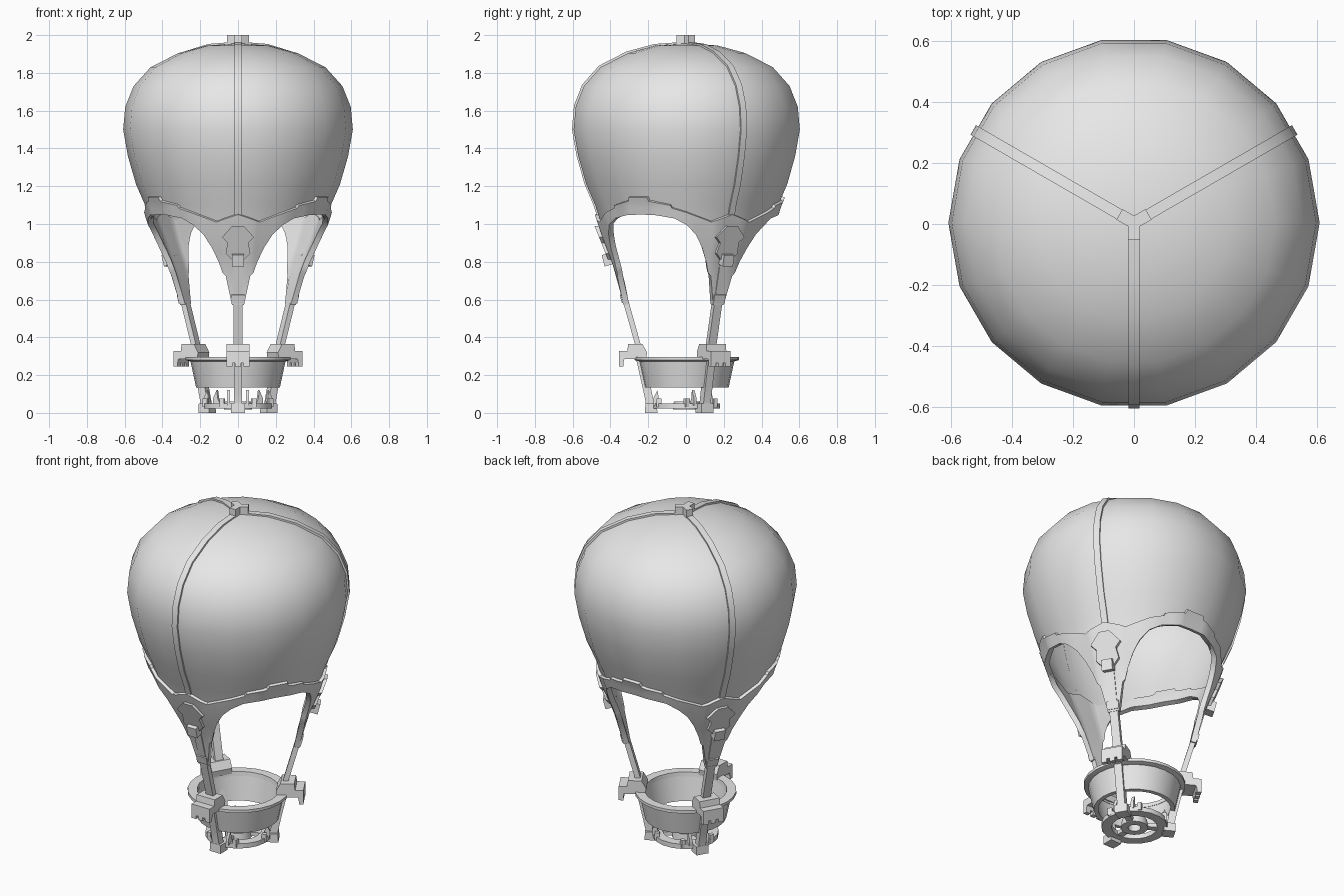
import bpy, bmesh, math
from math import radians, cos, sin

if "Cube" in bpy.data.objects:
    bpy.data.objects.remove(bpy.data.objects["Cube"])

GREY = bpy.data.materials.new("plain grey")
GREY.diffuse_color = (0.8, 0.8, 0.8, 1)
GREY.use_nodes = True
GREY.node_tree.nodes["Principled BSDF"].inputs["Base Color"].default_value = GREY.diffuse_color
SHIFT_Y = 0.004

# Envelope profile: (height, corner radius)
PROFILE = [(0.55, 0.318), (0.70, 0.347), (0.80, 0.382), (0.90, 0.424), (1.00, 0.460),
           (1.10, 0.492), (1.21, 0.540), (1.36, 0.583), (1.50, 0.608), (1.62, 0.597),
           (1.73, 0.553), (1.83, 0.463), (1.905, 0.315), (1.945, 0.165), (1.957, 0.0)]
# Arch trim edges: (degrees from arch centre, height)
LOWER = [(0, 1.05), (10, 1.047), (22, 1.03), (30, 0.995), (36, 0.945), (41, 0.875), (45, 0.80),
         (47.5, 0.74), (50, 0.725), (54.6, 0.57), (60, 0.57)]
UPPER = [(0, 1.14), (6, 1.14), (7, 1.12), (20, 1.098), (21, 1.083), (30, 1.06), (38, 1.035),
         (46, 1.01), (60, 1.05)]


def lerp(table, v):
    for (a, p), (b, q) in zip(table, table[1:]):
        if v <= b:
            return p + (q - p) * max(0, v - a) / (b - a)
    return table[-1][1]


def surface(az, z):
    """Radius of the 18-sided envelope at an azimuth in degrees."""
    return lerp(PROFILE, z) * cos(radians(10)) / cos(radians(az % 20 - 10))


def polar(r, az, z):
    return (r * cos(radians(az)), r * sin(radians(az)), z)


def finish(name, bm, closed=True):
    if closed:
        bmesh.ops.recalc_face_normals(bm, faces=bm.faces[:])
    mesh = bpy.data.meshes.new(name)
    bm.to_mesh(mesh)
    bm.free()
    mesh.materials.append(GREY)
    ob = bpy.data.objects.new(name, mesh)
    bpy.context.collection.objects.link(ob)
    ob.location.y = SHIFT_Y
    return ob


def thicken(ob, amount):
    mod = ob.modifiers.new("thickness", 'SOLIDIFY')
    mod.thickness, mod.offset = amount, -1
    bpy.context.view_layer.objects.active = ob
    bpy.ops.object.modifier_apply(modifier=mod.name)


def grid(name, columns, thickness):
    """Closed loop of columns of points, skinned and thickened inward."""
    bm = bmesh.new()
    cols = [[bm.verts.new(p) for p in c] for c in columns]
    for i, a in enumerate(cols):
        b = cols[(i + 1) % len(cols)]
        for j in range(len(a) - 1):
            bm.faces.new((a[j], b[j], b[j + 1], a[j + 1]))
    bmesh.ops.remove_doubles(bm, verts=bm.verts[:], dist=1e-5)
    thicken(finish(name, bm, False), thickness)


def loft(name, side_a, side_b):
    """Solid between two matching outlines, repeated around three legs."""
    bm = bmesh.new()
    a = [bm.verts.new(p) for p in side_a]
    b = [bm.verts.new(p) for p in side_b]
    bm.faces.new(a)
    bm.faces.new(b[::-1])
    for i in range(len(a)):
        j = (i + 1) % len(a)
        bm.faces.new((a[j], a[i], b[i], b[j]))
    first = finish(name, bm)
    for k in (1, 2):
        ob = first.copy()
        ob.rotation_euler.z = k * radians(120)
        bpy.context.collection.objects.link(ob)


def prism(name, outline, half, t=0):
    """Radial (r, z) outline extruded sideways at the front."""
    loft(name, [(t - half, -r, z) for r, z in outline], [(t + half, -r, z) for r, z in outline])


def box(name, r0, r1, z0, z1, half, t=0):
    prism(name, [(r0, z0), (r1, z0), (r1, z1), (r0, z1)], half, t)


def lathe(name, outline, sides):
    """Closed (r, z) section revolved into a ring."""
    bm = bmesh.new()
    rings = [[bm.verts.new(polar(r, 360 * i / sides, z)) for r, z in outline] for i in range(sides)]
    n = len(outline)
    for i, a in enumerate(rings):
        b = rings[(i + 1) % sides]
        for j in range(n):
            bm.faces.new((a[j], b[j], b[(j + 1) % n], a[(j + 1) % n]))
    finish(name, bm)


# Envelope: 18 gores with a lower edge hidden behind the trim
columns = []
for i in range(18):
    az = 20 * i
    d = abs((az + 90) % 120 - 60)
    bottom = max(0.98, lerp(LOWER, 60 - abs(60 - d) if d > 60 else d) + 0.02)
    d_arch = abs((az + 30) % 120 - 120 * round(((az + 30) % 120) / 120))
    bottom = max(0.98, lerp(LOWER, d_arch) + 0.015)
    zs = [bottom] + [z for z, r in PROFILE if z > 1.08]
    columns.append([polar(surface(az, z), az, z) for z in zs])
grid("envelope", columns, 0.008)

# Scalloped trim forming three arches and three leg panels
angles = sorted({d for d, z in LOWER + UPPER} | {15, 57})
offsets = [-d for d in reversed(angles) if 0 < d < 60] + angles
columns = []
for k in range(3):
    for d in offsets:
        lo, hi = lerp(LOWER, abs(d)), lerp(UPPER, abs(d))
        az = 120 * k - 30 + d
        zs = [lo + (hi - lo) * j / 5 for j in range(6)]
        columns.append([polar(surface(az, z) + 0.018, az, z) for z in zs])
grid("arch_trim", columns, 0.03)

# Seam straps following the envelope
path = [(lerp(PROFILE, z) * cos(radians(10)), z) for z in
        [1.03] + [z for z, r in PROFILE if z > 1.05]]
outer = [(r + 0.009 if r else 0, z + (0.008 if z > 1.6 else 0)) for r, z in path]
bm_half = 0.018
prism("seam_strap", [(max(r - 0.01, 0), z - 0.004) for r, z in path] + outer[::-1], bm_half)

# Crown fitting
box("crown_arm", 0, 0.055, 1.945, 2.0, 0.02)

# Emblem plate on each leg panel
half = [(0.03, 0.99), (0.085, 0.93), (0.055, 0.90), (0.065, 0.845), (0.025, 0.805)]
shape = half + [(-t, z) for t, z in reversed(half)]
plate_r = lambda z: 0.398 + (z - 0.8) * 0.40
loft("emblem_plate", [(t, -plate_r(z) - 0.014, z) for t, z in shape],
     [(t, -plate_r(z) + 0.02, z) for t, z in shape])

# Struts with end caps and clips
prism("strut", [(0.408, 0.84), (0.262, 0.32), (0.232, 0.32), (0.378, 0.84)], 0.024)
prism("strut_cap", [(0.385, 0.79), (0.435, 0.775), (0.45, 0.835), (0.40, 0.85)], 0.031)
prism("strut_clip", [(0.315, 0.59), (0.343, 0.58), (0.355, 0.625), (0.325, 0.635)], 0.034)

# Basket with rim
lathe("basket_wall", [(0.222, 0.135), (0.252, 0.275), (0.225, 0.275), (0.198, 0.135)], 24)
lathe("basket_rim", [(0.252, 0.272), (0.277, 0.28), (0.277, 0.297), (0.225, 0.297), (0.222, 0.272)], 24)

# Clamps hooked over the rim
prism("rim_clamp", [(0.215, 0.285), (0.21, 0.32), (0.235, 0.365), (0.31, 0.365), (0.315, 0.328),
                    (0.36, 0.328), (0.36, 0.265), (0.335, 0.265), (0.33, 0.285)], 0.06)
for t in (-0.045, 0, 0.045):
    box("clamp_tooth", 0.335, 0.36, 0.245, 0.267, 0.015, t)

# Basket legs, feet and gussets
prism("basket_leg", [(0.268, 0.285), (0.234, 0.135), (0.218, 0.06), (0.216, 0.0), (0.165, 0.0),
                     (0.175, 0.06), (0.19, 0.135), (0.235, 0.285)], 0.022)
prism("leg_foot", [(0.221, 0.0), (0.219, 0.05), (0.16, 0.05), (0.155, 0.0)], 0.036)
for s in (-1, 1):
    prism("leg_gusset", [(0.13, 0.04), (0.175, 0.04), (0.178, 0.075), (0.155, 0.12), (0.148, 0.075)],
          0.008, s * 0.05)

# Burner ring, hub and spokes under the basket
lathe("lower_ring", [(0.18, 0.022), (0.18, 0.05), (0.125, 0.05), (0.125, 0.022)], 18)
lathe("burner_hub", [(0.075, 0.018), (0.07, 0.06), (0.035, 0.06), (0.035, 0.018)], 14)
box("hub_spoke", 0.06, 0.165, 0.024, 0.046, 0.018)
box("ring_post", 0.135, 0.16, 0.03, 0.075, 0.012, 0.085)
box("ring_post", 0.135, 0.16, 0.03, 0.075, 0.012, -0.085)

# Smooth the rounded parts and keep hard edges
for ob in bpy.context.scene.objects:
    ob.select_set(True)
bpy.context.view_layer.objects.active = bpy.context.scene.objects[0]
bpy.ops.object.shade_smooth_by_angle(angle=radians(32))
